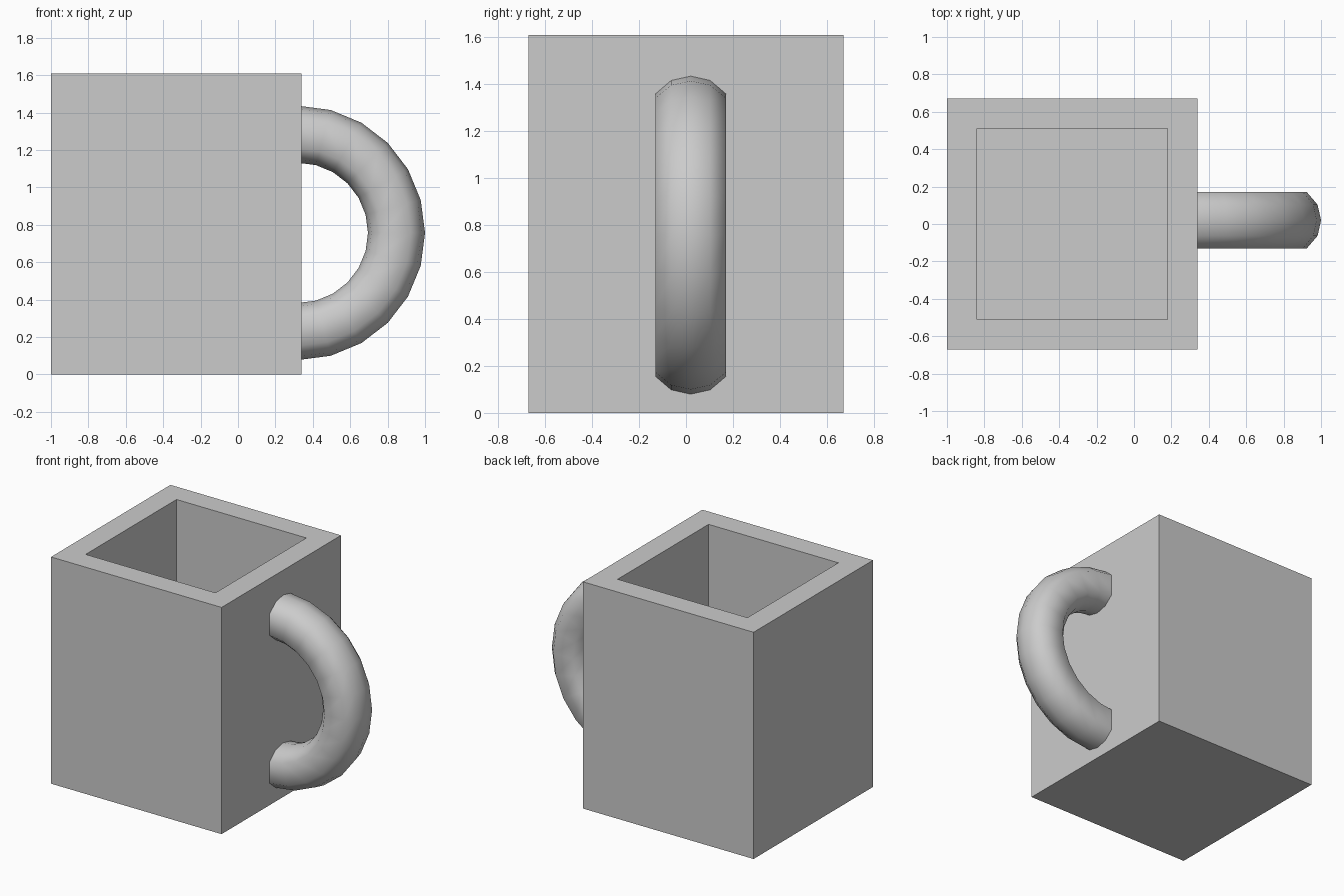
import bpy, bmesh, math

if "Cube" in bpy.data.objects:
    bpy.data.objects.remove(bpy.data.objects["Cube"])


def make_object(name, bm):
    bmesh.ops.recalc_face_normals(bm, faces=bm.faces)
    mesh = bpy.data.meshes.new(name)
    bm.to_mesh(mesh)
    bm.free()
    obj = bpy.data.objects.new(name, mesh)
    bpy.context.collection.objects.link(obj)
    return obj


# Square mug body: stacked square loops run up the outside, over the rim and down inside
CX, OUTER, INNER, HEIGHT, FLOOR = -0.33, 0.67, 0.51, 1.61, 0.16
bm = bmesh.new()
loops = []
for half, z in ((OUTER, 0), (OUTER, HEIGHT), (INNER, HEIGHT), (INNER, FLOOR)):
    loops.append([bm.verts.new((CX + sx * half, sy * half, z))
                  for sx, sy in ((-1, -1), (1, -1), (1, 1), (-1, 1))])
for a, b in zip(loops, loops[1:]):
    for i in range(4):
        j = (i + 1) % 4
        bm.faces.new((a[i], a[j], b[j], b[i]))
bm.faces.new(loops[0])
bm.faces.new(loops[-1])
make_object("mug_body", bm)

# Handle: flat-sided ten-point section swept round a half circle, ends set in the wall
HX, HY, HZ, RADIUS = 0.32, 0.02, 0.757, 0.5275
quarter = [(0.083, 0.134), (0.15, 0.077)]
half = [(0, 0.1525)] + quarter + [(y, -r) for y, r in reversed(quarter)]
section = half + [(-y, -r) for y, r in half]
bm = bmesh.new()
rings = []
for k in range(13):
    a = math.radians(-90 + 15 * k)
    rings.append([bm.verts.new((HX + (RADIUS + r) * math.cos(a), HY + y,
                                HZ + (RADIUS + r) * math.sin(a)))
                  for y, r in section])
n = len(section)
for a, b in zip(rings, rings[1:]):
    for i in range(n):
        j = (i + 1) % n
        bm.faces.new((a[i], a[j], b[j], b[i])).smooth = True
bm.faces.new(rings[0])
bm.faces.new(rings[-1])
make_object("handle", bm)
